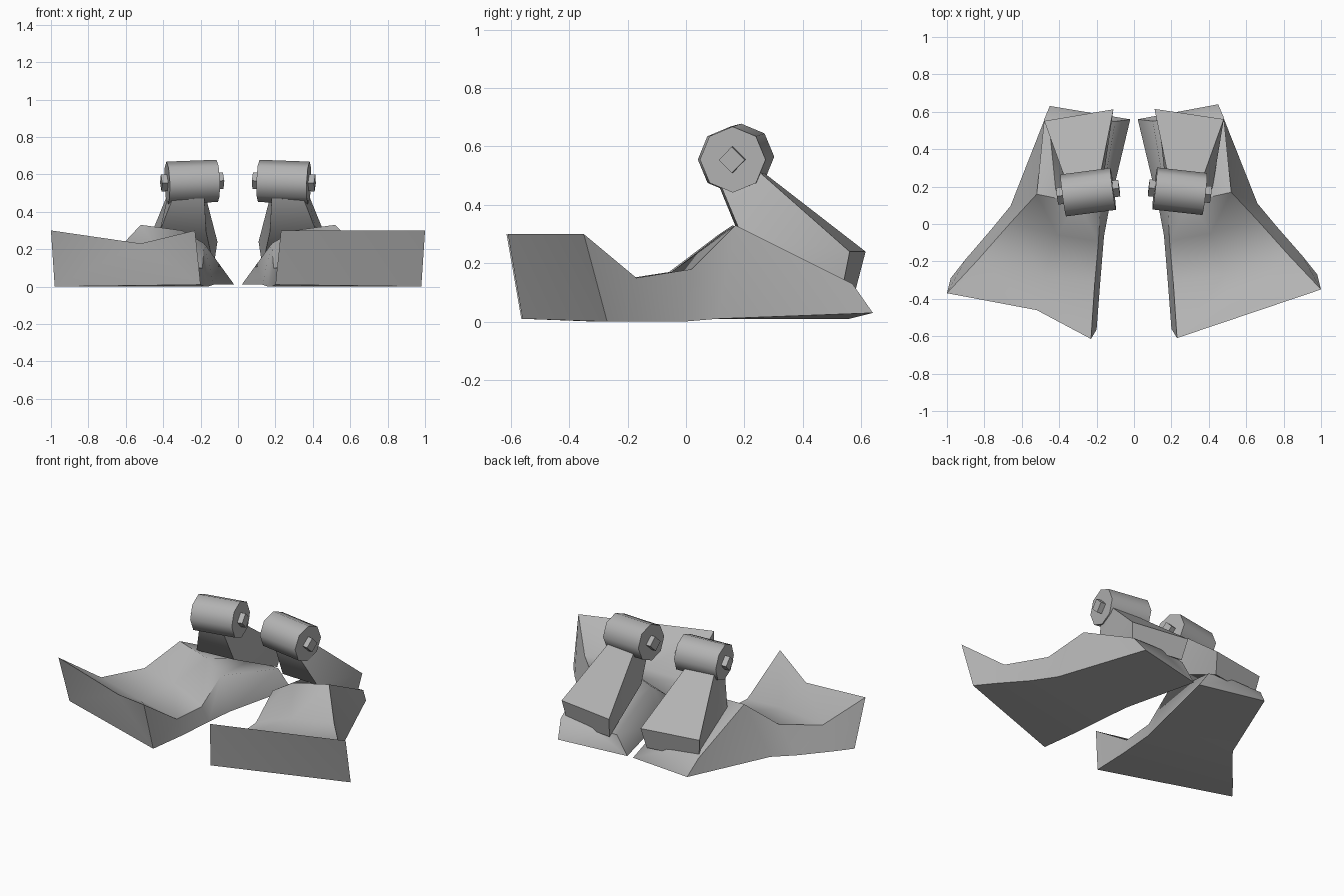
import bpy
import bmesh
import math
from mathutils import Matrix, Vector

cube = bpy.data.objects.get("Cube")
if cube:
    bpy.data.objects.remove(cube, do_unlink=True)

# Single plain grey material
grey = bpy.data.materials.new("plain grey")
grey.use_nodes = True
colour = (0.45, 0.45, 0.45, 1)
grey.diffuse_color = colour
grey.node_tree.nodes["Principled BSDF"].inputs["Base Color"].default_value = colour


def place(point, side):
    """Put a left-hand point on the chosen side; the right foot is turned slightly."""
    x, y, z = point
    turn = 0.02 * x if side < 0 else 0
    return Vector((side * x, y - turn, z))


def finish(name, bm, smooth_angle):
    """Turn a bmesh into a shaded object."""
    bmesh.ops.recalc_face_normals(bm, faces=bm.faces)
    mesh = bpy.data.meshes.new(name)
    bm.to_mesh(mesh)
    bm.free()
    mesh.materials.append(grey)
    obj = bpy.data.objects.new(name, mesh)
    bpy.context.collection.objects.link(obj)
    bpy.ops.object.select_all(action="DESELECT")
    bpy.context.view_layer.objects.active = obj
    obj.select_set(True)
    bpy.ops.object.shade_smooth_by_angle(angle=math.radians(smooth_angle))
    return obj


def loft(name, rings, side, smooth_angle):
    """Skin a row of matching closed sections and cap both ends."""
    bm = bmesh.new()
    rows = [[bm.verts.new(place(p, side)) for p in ring] for ring in rings]
    count = len(rows[0])
    for a, b in zip(rows, rows[1:]):
        for i in range(count):
            j = (i + 1) % count
            bm.faces.new((a[i], a[j], b[j], b[i]))
    for end in (rows[0], rows[-1]):
        cap = bm.faces.new(end)
        bmesh.ops.triangulate(bm, faces=[cap])
    return finish(name, bm, smooth_angle)


def rod(name, side, radius, length, sides):
    """Cylinder lying along the tilted ankle axis."""
    start, end = (place(p, side) for p in ((0.11, 0.19, 0.565), (0.38, 0.16, 0.555)))
    axis = (end - start).normalized()
    centre = (start + end) / 2
    spin = axis.to_track_quat("Z", "Y").to_matrix().to_4x4()
    bm = bmesh.new()
    bmesh.ops.create_cone(bm, cap_ends=True, segments=sides, radius1=radius,
                          radius2=radius, depth=length,
                          matrix=Matrix.Translation(centre) @ spin)
    return finish(name, bm, 50)


# Foot sections from toe to heel:
# inner sole, inner ridge, middle ridge, outer ridge, outer sole
foot_sections = [
    [(0.20, -0.56, 0.01), (0.23, -0.61, 0.30), (0.52, -0.45, 0.23),
     (1.00, -0.35, 0.30), (0.98, -0.27, 0)],
    [(0.18, -0.3, 0), (0.21, -0.31, 0.1), (0.48, -0.27, 0.13),
     (0.83, -0.17, 0.15), (0.9, -0.17, 0)],
    [(0.16, -0.06, 0), (0.19, -0.09, 0.1), (0.41, -0.05, 0.17),
     (0.66, 0.02, 0.18), (0.76, -0.01, 0)],
    [(0.13, 0.1, 0.01), (0.18, 0.09, 0.23), (0.3, 0.12, 0.3),
     (0.52, 0.17, 0.33), (0.66, 0.11, 0.01)],
    [(0.02, 0.56, 0.01), (0.1, 0.55, 0.12), (0.28, 0.57, 0.13),
     (0.48, 0.57, 0.13), (0.45, 0.64, 0.03)],
]

# Strut side outline: y, z, inner x, outer x
strut_outline = [(0.12, 0.47, 0.18, 0.35), (0.26, 0.51, 0.18, 0.37),
                 (0.59, 0.24, 0.11, 0.48), (0.56, 0.11, 0.13, 0.46),
                 (0.2, 0.29, 0.17, 0.42)]


def skewed(x, y):
    """Swing the strut's rear edge so its inner end sits further back."""
    return y - 0.15 * (x - 0.28) * y / 0.6


for side, label in ((1, "left"), (-1, "right")):
    loft(label + "_foot", foot_sections, side, 60)

    # Leaning strut from heel to ankle
    inner = [(a, skewed(a, y), z) for y, z, a, b in strut_outline]
    outer = [(b, skewed(b, y), z) for y, z, a, b in strut_outline]
    loft(label + "_strut", [inner, outer], side, 40)

    # Ankle barrel with a square pin through it
    rod(label + "_ankle_barrel", side, 0.113, 0.27, 8)
    rod(label + "_ankle_pin", side, 0.045, 0.335, 4)
